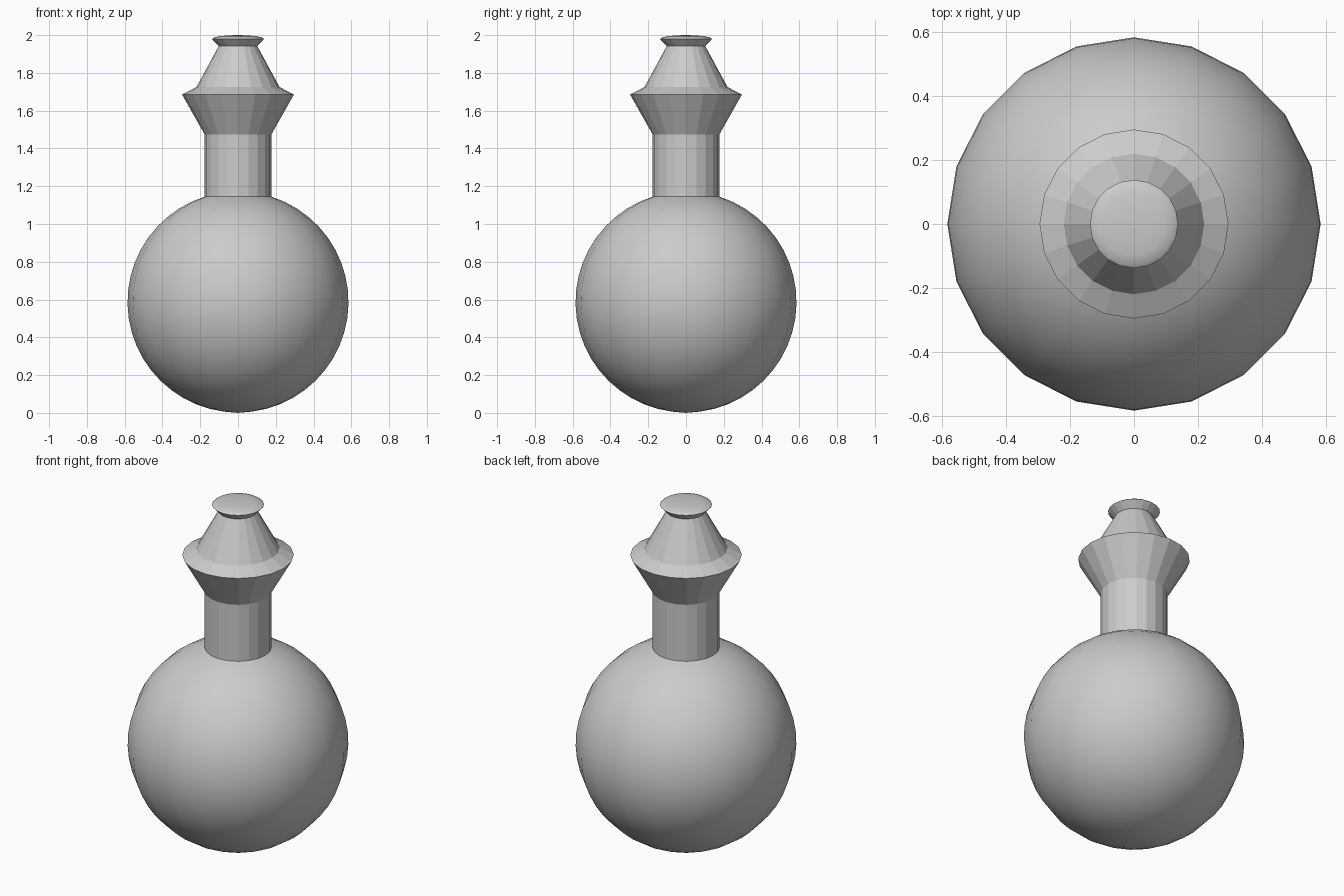
import bpy, math

if "Cube" in bpy.data.objects:
    bpy.data.objects.remove(bpy.data.objects["Cube"])

SIDES = 20


def lathe(name, profile, smooth=False):
    """Spin (radius, z) points, bottom to top, around z; radius 0 makes a pole."""
    verts, faces, rings = [], [], []
    for r, z in profile:
        start = len(verts)
        if r < 1e-6:
            verts.append((0, 0, z))
            rings.append([start] * SIDES)
        else:
            for i in range(SIDES):
                a = 2 * math.pi * i / SIDES
                verts.append((r * math.cos(a), r * math.sin(a), z))
            rings.append(list(range(start, start + SIDES)))
    for low, high in zip(rings, rings[1:]):
        for i in range(SIDES):
            j = (i + 1) % SIDES
            loop = [low[i], low[j], high[j], high[i]]
            faces.append(list(dict.fromkeys(loop)))
    mesh = bpy.data.meshes.new(name)
    mesh.from_pydata(verts, [], faces)
    mesh.polygons.foreach_set("use_smooth", [smooth] * len(mesh.polygons))
    mesh.update()
    obj = bpy.data.objects.new(name, mesh)
    bpy.context.collection.objects.link(obj)
    return obj


# Round body, open where the neck begins
R, CZ, NECK = 0.585, 0.587, 0.177
end = math.pi - math.asin(NECK / R)
steps = 22
body = [(R * math.sin(end * k / steps), CZ - R * math.cos(end * k / steps))
        for k in range(steps + 1)]
body[0] = (0, 0)
lathe("round_body", body, smooth=True)

# Straight neck
neck_base = body[-1][1]
lathe("neck", [(NECK, neck_base), (NECK, 1.475)])

# Flared collar with sloping rim
lathe("flared_collar", [(NECK, 1.475), (0.296, 1.685), (0.22, 1.725)])

# Tapered stopper and its lip
lathe("tapered_stopper", [(0.22, 1.725), (0.102, 1.942), (0.138, 1.98)])

# Shallow domed cap
cap = [(0.138 * math.cos(t), 1.98 + 0.02 * math.sin(t))
       for t in (math.pi / 2 * k / 4 for k in range(5))]
cap[-1] = (0, 2.0)
lathe("domed_cap", cap, smooth=True)
